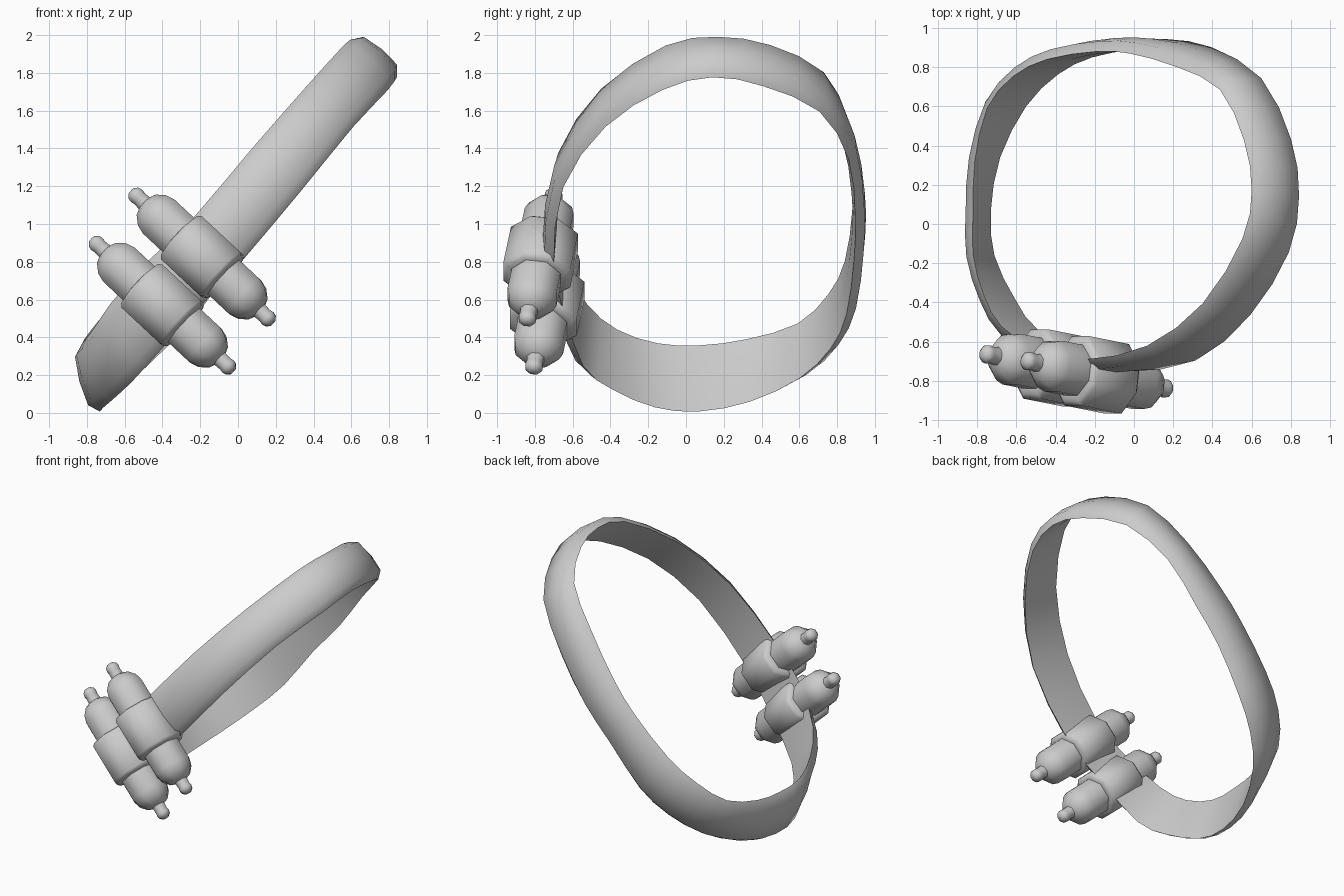
import bpy, bmesh, math
from mathutils import Vector

if "Cube" in bpy.data.objects:
    bpy.data.objects.remove(bpy.data.objects["Cube"])


def finish(name, bm, angle):
    bmesh.ops.recalc_face_normals(bm, faces=bm.faces)
    me = bpy.data.meshes.new(name)
    bm.to_mesh(me)
    bm.free()
    ob = bpy.data.objects.new(name, me)
    bpy.context.collection.objects.link(ob)
    bpy.ops.object.select_all(action='DESELECT')
    bpy.context.view_layer.objects.active = ob
    ob.select_set(True)
    bpy.ops.object.shade_smooth_by_angle(angle=math.radians(angle))
    return ob


def lathe(name, profile, centre, axis, depth, sides=8):
    """Revolve (radius, distance) points around an axis, stretched in depth, capped."""
    axis = axis.normalized()
    side = axis.cross(Vector((0, 1, 0))).normalized()
    up = axis.cross(side) * depth
    bm = bmesh.new()
    rings = []
    for r, d in profile:
        ring = []
        for i in range(sides):
            a = 2 * math.pi * (i + 0.5) / sides
            ring.append(bm.verts.new(centre + axis * d + (side * math.cos(a) + up * math.sin(a)) * r))
        rings.append(ring)
    for p, q in zip(rings, rings[1:]):
        for i in range(sides):
            j = (i + 1) % sides
            bm.faces.new((p[i], p[j], q[j], q[i]))
    bm.faces.new(rings[0])
    bm.faces.new(rings[-1])
    return finish(name, bm, 50)


def refine(points):
    """Add a smooth in-between point after every point of a closed path."""
    n, out = len(points), []
    for i in range(n):
        a, b, c, d = (points[(i + k) % n] for k in (-1, 0, 1, 2))
        out += [b, (b + c) * 0.5625 - (a + d) * 0.0625]
    return out


# Belt: stations around the loop, upper edge xyz then lower edge xyz
stations = [
    (-.24, -.72, 1.03, .00, -.73, .78),
    (.07, -.65, 1.40, .35, -.68, 1.20),
    (.36, -.43, 1.73, .62, -.45, 1.53),
    (.57, -.09, 1.96, .81, -.14, 1.73),
    (.62, .17, 2.00, .86, .14, 1.80),
    (.58, .44, 1.96, .82, .42, 1.75),
    (.45, .71, 1.82, .67, .73, 1.61),
    (.22, .83, 1.57, .42, .89, 1.35),
    (-.02, .90, 1.28, .20, .925, 1.05),
    (-.20, .91, 1.07, .00, .92, .82),
    (-.45, .87, .80, -.22, .88, .52),
    (-.63, .78, .62, -.40, .79, .33),
    (-.77, .61, .46, -.57, .62, .17),
    (-.84, .33, .38, -.71, .35, .05),
    (-.85, .07, .35, -.76, .07, .00),
    (-.85, -.16, .36, -.74, -.17, .02),
    (-.79, -.38, .43, -.63, -.40, .11),
    (-.69, -.55, .57, -.50, -.57, .24),
    (-.48, -.68, .80, -.24, -.67, .52),
]
# Padded cross-section: (fraction across the width, offset outward)
section = [(0, -.03), (.13, .022), (.5, .034), (.87, .022), (1, -.03), (.5, -.036)]
edges = list(zip(refine([Vector(s[:3]) for s in stations]),
                 refine([Vector(s[3:]) for s in stations])))
mids = [(a + b) / 2 for a, b in edges]
middle = sum(mids, Vector()) / len(mids)
bm = bmesh.new()
loops = []
for k, (a, b) in enumerate(edges):
    tangent = mids[(k + 1) % len(mids)] - mids[k - 1]
    out = tangent.cross(b - a).normalized()
    if out.dot(mids[k] - middle) < 0:
        out = -out
    loops.append([bm.verts.new(a.lerp(b, t) + out * h) for t, h in section])
for k, p in enumerate(loops):
    q = loops[(k + 1) % len(loops)]
    for i in range(6):
        j = (i + 1) % 6
        bm.faces.new((p[i], p[j], q[j], q[i]))
finish("belt", bm, 60)

# Double-ended canisters held in wide sleeves
half = [(.133, .15), (.133, .31), (.118, .36), (.080, .405), (.046, .42),
        (.043, .46), (.047, .48), (.042, .50), (.022, .518)]
canister = [(r, -d) for r, d in reversed(half)] + half
sleeve = [(.125, -.165), (.152, -.16), (.170, -.14), (.170, .14), (.152, .16), (.125, .165)]
axis = Vector((.75, -.15, -.70))
for label, centre in (("upper", (-.19, -.77, .825)), ("lower", (-.40, -.735, .57))):
    lathe(label + "_canister", canister, Vector(centre), axis, 1.06)
    lathe(label + "_sleeve", sleeve, Vector(centre), axis, 1.14)
